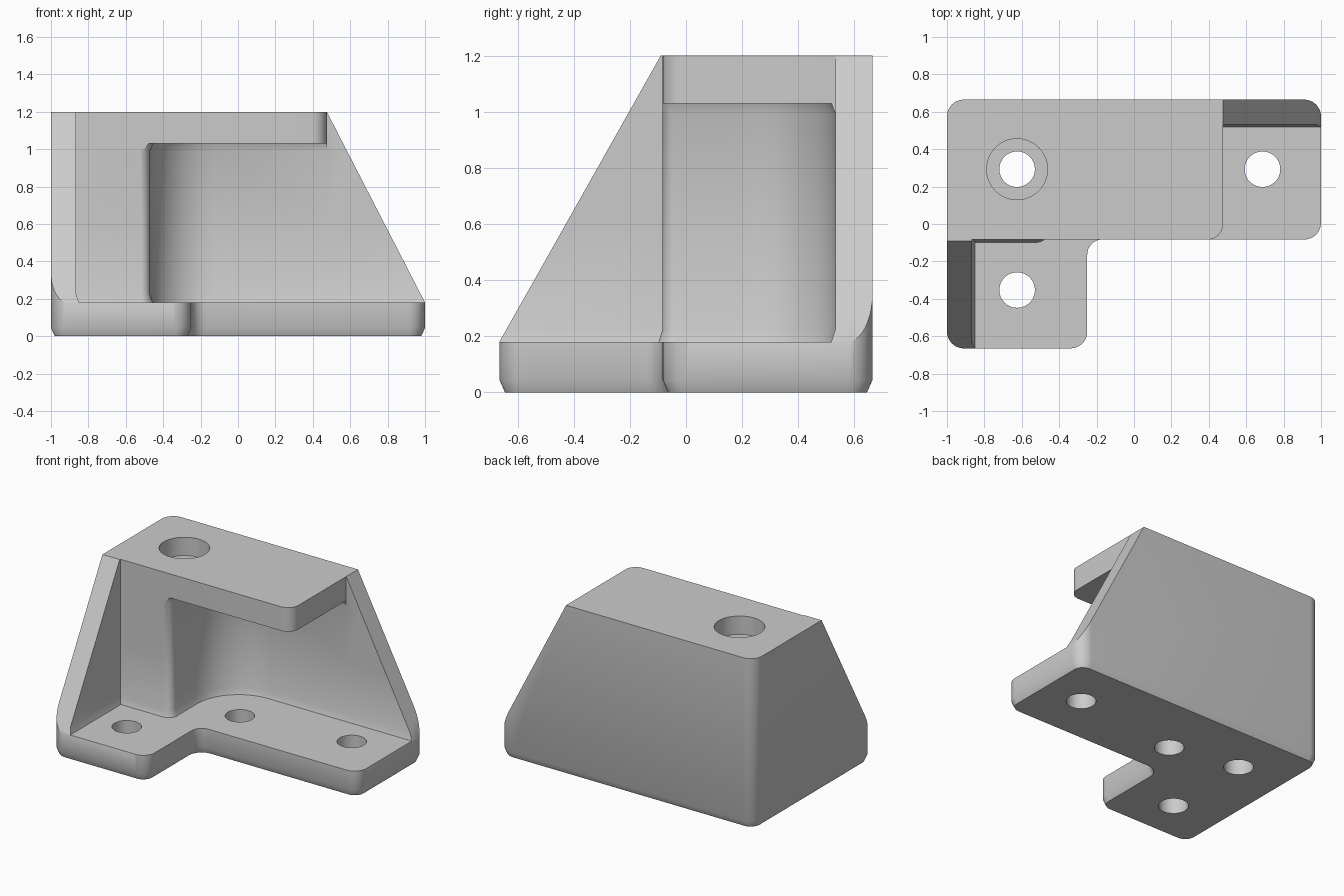
import bpy, bmesh, math
from mathutils import Vector

cube = bpy.data.objects.get("Cube")
if cube:
    bpy.data.objects.remove(cube)

grey = bpy.data.materials.new("light_grey")
grey.use_nodes = True
grey.diffuse_color = (0.6, 0.6, 0.6, 1)
grey.node_tree.nodes["Principled BSDF"].inputs["Base Color"].default_value = (0.6, 0.6, 0.6, 1)


def rounded(corners, inset=0.0, steps=10):
    """Counter-clockwise outline of (x, y, radius) corners, inset and rounded."""
    out, n = [], len(corners)
    for i, (x, y, r) in enumerate(corners):
        p = Vector((x, y))
        a = (p - Vector(corners[i - 1][:2])).normalized()
        b = (Vector(corners[(i + 1) % n][:2]) - p).normalized()
        turn = 1 if a.cross(b) > 0 else -1
        na, nb = Vector((-a.y, a.x)), Vector((-b.y, b.x))
        p = p + (na + nb) * inset / (1 + na.dot(nb))
        if r == 0:
            out.append(p)
            continue
        r -= turn * inset
        t = r * math.tan(a.angle(b) / 2)
        centre = p - a * t + na * r * turn
        sweep = a.angle(b) * turn
        start = -na * r * turn
        for k in range(steps + 1):
            c, s = math.cos(sweep * k / steps), math.sin(sweep * k / steps)
            out.append(centre + Vector((start.x * c - start.y * s, start.x * s + start.y * c)))
    return out


def prism(name, corners, levels):
    """Stack outlines at (z, inset) levels into a closed solid."""
    bm = bmesh.new()
    rings = [[bm.verts.new((p.x, p.y, z)) for p in rounded(corners, inset)] for z, inset in levels]
    n = len(rings[0])
    for low, high in zip(rings, rings[1:]):
        for i in range(n):
            j = (i + 1) % n
            bm.faces.new((low[i], low[j], high[j], high[i]))
    bm.faces.new(rings[0][::-1])
    bm.faces.new(rings[-1])
    return finish(name, bm)


def finish(name, bm):
    bmesh.ops.recalc_face_normals(bm, faces=bm.faces)
    mesh = bpy.data.meshes.new(name)
    bm.to_mesh(mesh)
    bm.free()
    obj = bpy.data.objects.new(name, mesh)
    bpy.context.collection.objects.link(obj)
    mesh.materials.append(grey)
    return obj


def drill(name, x, y, radius, z0, z1):
    bm = bmesh.new()
    bmesh.ops.create_cone(bm, cap_ends=True, segments=48, radius1=radius, radius2=radius, depth=z1 - z0)
    bmesh.ops.translate(bm, verts=bm.verts, vec=(x, y, (z0 + z1) / 2))
    return finish(name, bm)


def slope(obj, point, normal):
    """Slice away everything on the normal side and close the cut."""
    bm = bmesh.new()
    bm.from_mesh(obj.data)
    geom = bm.verts[:] + bm.edges[:] + bm.faces[:]
    bmesh.ops.bisect_plane(bm, geom=geom, dist=1e-5, plane_co=point, plane_no=normal, clear_outer=True)
    bmesh.ops.holes_fill(bm, edges=[e for e in bm.edges if e.is_boundary], sides=0)
    bmesh.ops.recalc_face_normals(bm, faces=bm.faces)
    bm.to_mesh(obj.data)
    bm.free()


def cut(obj, cutter):
    cutter.hide_render = True
    mod = obj.modifiers.new("cut", "BOOLEAN")
    mod.operation, mod.solver, mod.object = "DIFFERENCE", "EXACT", cutter
    bpy.ops.object.modifier_apply(modifier=mod.name)
    bpy.data.objects.remove(cutter)


TOP, FLOOR, FRONT, BACK = 1.2, 0.18, -0.083, 0.533

# L-shaped block with a fine bevel round the foot
body = prism("corner_bracket", [
    (-1, -0.665, 0.09), (-0.25, -0.665, 0.09), (-0.25, FRONT, 0.08),
    (1, FRONT, 0.09), (1, 0.665, 0.09), (-1, 0.665, 0.09)],
    [(0, 0.02), (0.045, 0), (TOP, 0)])
bpy.ops.object.select_all(action="DESELECT")
bpy.context.view_layer.objects.active = body
body.select_set(True)

# Sloped ends of the side wall and the back wall
slope(body, (0, -0.665, FLOOR), (0, -(TOP - FLOOR), 0.665 - 0.09))
slope(body, (1, 0, FLOOR), (TOP - FLOOR, 0, 1 - 0.475))

# Pocket between floor and top plate, with bevelled rims
cut(body, prism("pocket_cutter", [
    (-0.865, -2, 0), (2, -2, 0), (2, BACK, 0), (-0.47, BACK, 0.34),
    (-0.47, FRONT, 0.05), (-0.865, FRONT, 0)],
    [(FLOOR, 0.015), (FLOOR + 0.045, 0), (0.99, 0), (1.03, 0.015)]))

# Clearance in front of and beside the top plate
cut(body, prism("plate_cutter", [
    (-0.865, -2, 0), (2, -2, 0), (2, BACK, 0), (0.475, BACK, 0),
    (0.475, FRONT, 0.08), (-0.865, FRONT, 0)],
    [(0.6, 0), (1.4, 0)]))

# Screw holes and the counterbore in the top
for x, y, top in ((-0.625, 0.293, 1.4), (-0.625, -0.353, 0.5), (0.687, 0.293, 0.5), (-0.125, 0.2, 0.5)):
    cut(body, drill("hole_cutter", x, y, 0.095, -0.2, top))
cut(body, drill("counterbore_cutter", -0.625, 0.293, 0.163, TOP - 0.13, 1.4))

bpy.ops.object.shade_smooth_by_angle(angle=math.radians(30))
